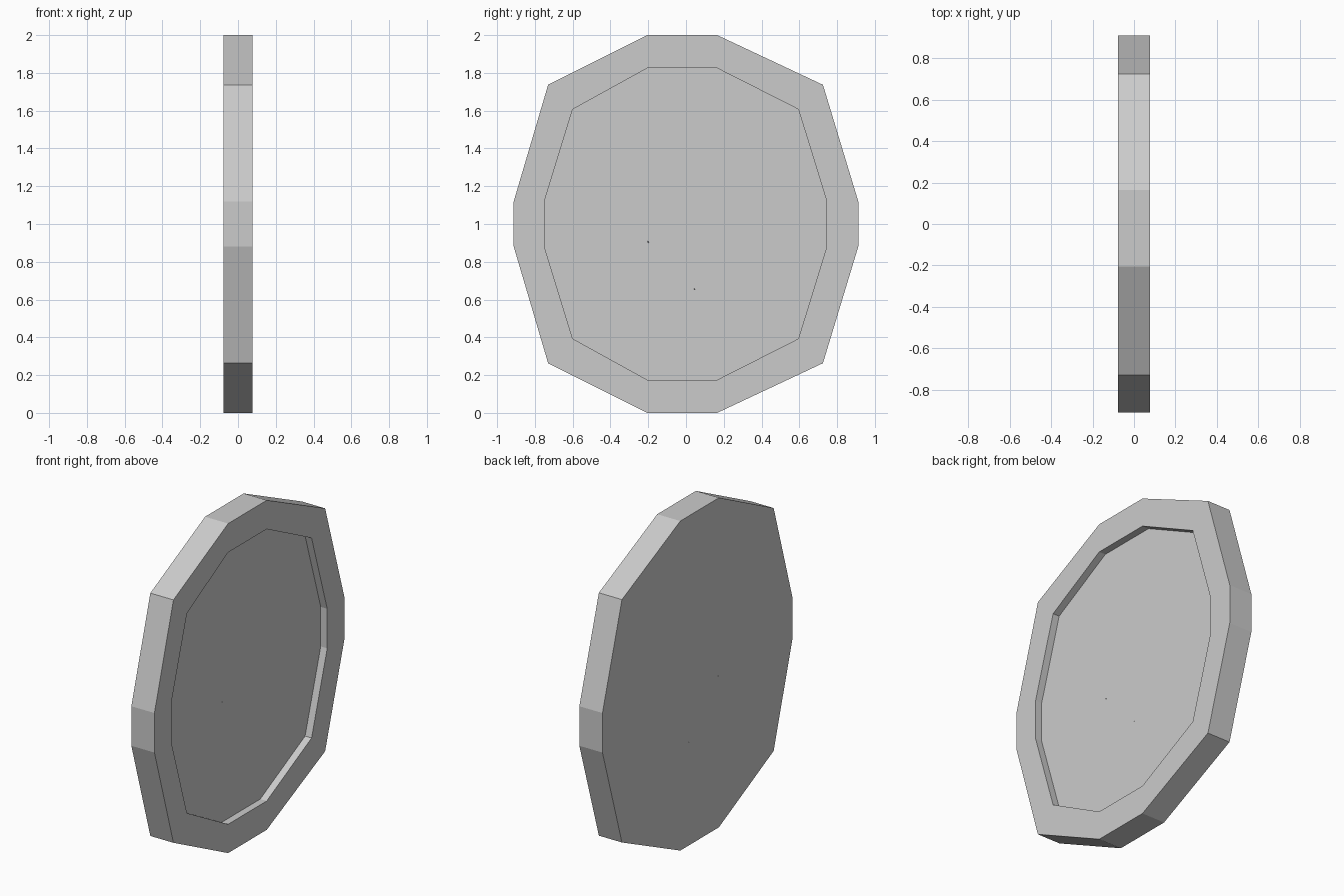
import bpy, bmesh
from mathutils import Vector as V

if "Cube" in bpy.data.objects:
    bpy.data.objects.remove(bpy.data.objects["Cube"])

HX, FLOOR = 0.0775, 0.034   # half thickness, recess floor

# upper half outlines (y, z-1), mirrored below
OUTER = [(-0.912, 0.12), (-0.73, 0.737), (-0.205, 1.0), (0.165, 1.0), (0.725, 0.737), (0.912, 0.12)]
INNER = [(-0.75, 0.12), (-0.6, 0.607), (-0.205, 0.825), (0.165, 0.825), (0.595, 0.607), (0.745, 0.12)]


def ring(bm, half, x):
    pts = half + [(y, -z) for y, z in reversed(half)]
    return [bm.verts.new((x, y, 1 + z)) for y, z in pts]


def make_disc():
    # solid faceted disc with a shallow recess on +x
    bm = bmesh.new()
    rings = [ring(bm, OUTER, -HX), ring(bm, OUTER, HX), ring(bm, INNER, HX), ring(bm, INNER, FLOOR)]
    n = len(rings[0])
    for a, b in zip(rings, rings[1:]):
        for i in range(n):
            j = (i + 1) % n
            bm.faces.new((a[i], a[j], b[j], b[i]))
    bm.faces.new(rings[0])
    bm.faces.new(rings[-1])
    bmesh.ops.recalc_face_normals(bm, faces=bm.faces[:])
    return bm


# crack junctions: point at recess floor, point on back face
A = (V((FLOOR, -0.475, 1.57)), V((-HX, -0.483, 1.615)))
B = (V((FLOOR, -0.195, 0.903)), V((-HX, -0.204, 0.922)))
C = (V((FLOOR, 0.04, 0.655)), V((-HX, 0.088, 0.628)))
# where cracks reach the rim (mid thickness)
TOP = V((0, -0.397, 1.906))
LEFT_HI = V((0, -0.81, 1.475))
LEFT_LO = V((0, -0.827, 0.588))
BOTTOM = V((0, -0.352, 0.077))
RIGHT = V((0, 0.807, 0.553))


def plane(j, end):
    # crack plane through a junction line and another point
    end = end if isinstance(end, V) else (end[0] + end[1]) / 2
    mid = (j[0] + j[1]) / 2
    return mid, (j[1] - j[0]).cross(end - mid).normalized()


a_top, a_left, ab = plane(A, TOP), plane(A, LEFT_HI), plane(A, B)
b_left, bc = plane(B, LEFT_LO), plane(B, C)
c_right, c_bottom = plane(C, RIGHT), plane(C, BOTTOM)
# small sliver on the top front edge
p0, p1, p2 = V((HX, -0.16, 2)), V((0.056, 0.165, 2)), V((HX, 0.21, 1.978))
sliver = (p0, (p1 - p0).cross(p2 - p0).normalized())


def make_piece(name, inside, planes):
    # keep the part of the disc on the same side of each plane as "inside"
    bm = make_disc()
    for co, no in planes:
        no = -no if (V(inside) - co).dot(no) > 0 else no
        bmesh.ops.bisect_plane(bm, geom=bm.verts[:] + bm.edges[:] + bm.faces[:], dist=1e-6,
                               plane_co=co, plane_no=no, clear_outer=True)
        edges = [e for e in bm.edges if e.is_boundary]
        bmesh.ops.holes_fill(bm, edges=edges, sides=0)
    bmesh.ops.recalc_face_normals(bm, faces=bm.faces[:])
    me = bpy.data.meshes.new(name)
    bm.to_mesh(me)
    bm.free()
    bpy.context.collection.objects.link(bpy.data.objects.new(name, me))


make_piece("main_shard", (0, 0.3, 1.2), [a_top, ab, bc, c_right, sliver])
make_piece("upper_left_shard", (0, -0.6, 1.7), [a_top, a_left])
make_piece("left_shard", (0, -0.6, 1.1), [a_left, ab, b_left])
make_piece("lower_left_shard", (0, -0.4, 0.5), [b_left, bc, c_bottom])
make_piece("lower_right_shard", (0, 0.2, 0.3), [c_bottom, c_right])
make_piece("edge_sliver", (HX, 0.165, 2.0), [sliver])
